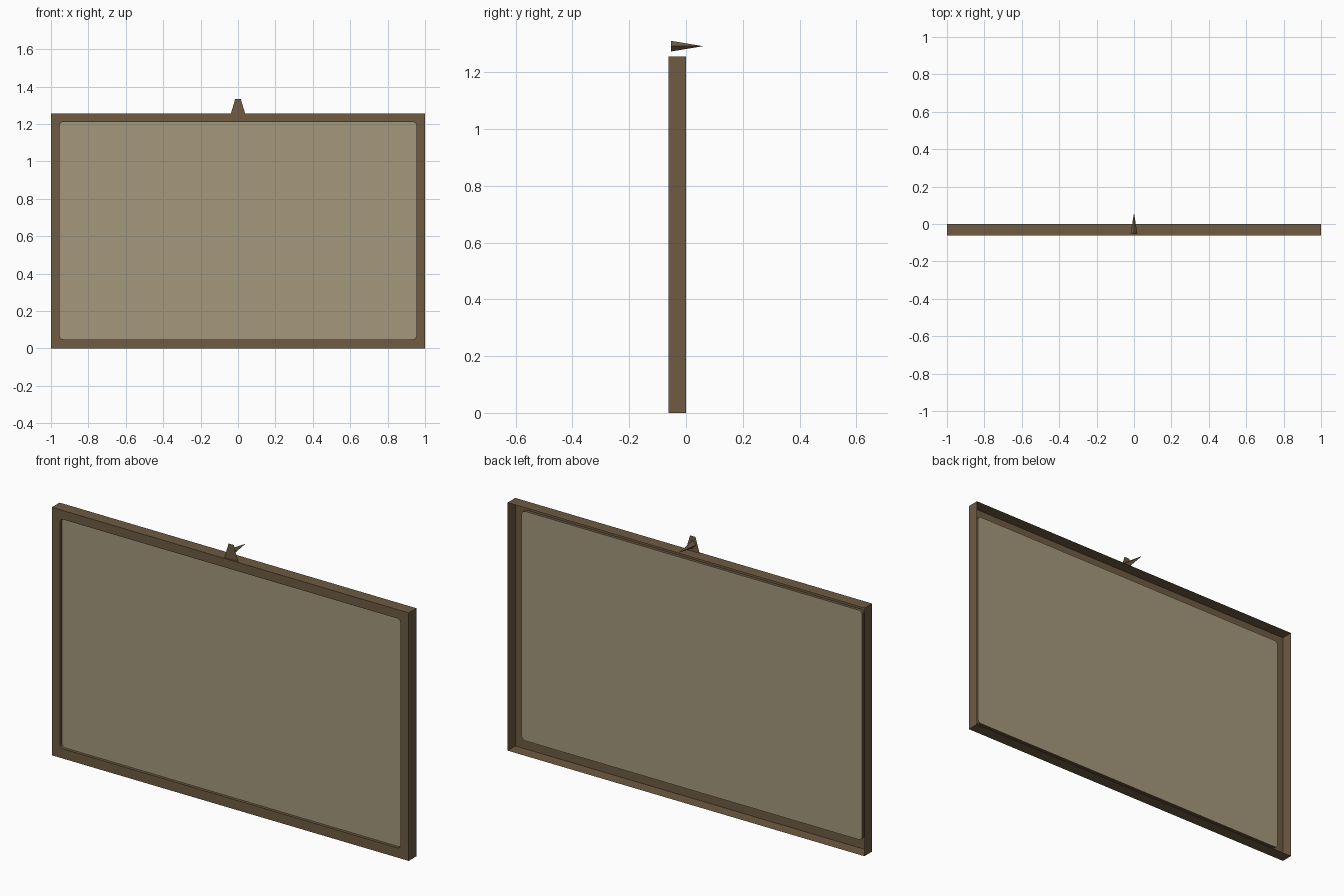
import bpy, bmesh, math

if "Cube" in bpy.data.objects:
    bpy.data.objects.remove(bpy.data.objects["Cube"])


def srgb(r, g, b):
    lin = [c / 255 / 12.92 if c <= 10 else ((c / 255 + 0.055) / 1.055) ** 2.4 for c in (r, g, b)]
    return (*lin, 1.0)


def material(name, rgb):
    m = bpy.data.materials.new(name)
    m.diffuse_color = srgb(*rgb)
    m.use_nodes = True
    m.node_tree.nodes["Principled BSDF"].inputs["Base Color"].default_value = m.diffuse_color
    return m


WOOD = material("brown wood", (110, 91, 66))
CANVAS = material("tan canvas", (165, 153, 125))


def finish(bm, name, mat):
    me = bpy.data.meshes.new(name)
    bm.to_mesh(me)
    bm.free()
    me.materials.append(mat)
    ob = bpy.data.objects.new(name, me)
    bpy.context.collection.objects.link(ob)
    return ob


# Main dimensions
W, H = 1.0, 1.256            # half width, height
FRONT, BACK, PANEL = -0.062, 0.0, -0.047
IX, Z0, Z1 = 0.954, 0.049, 1.211   # opening
R, N = 0.02, 5               # corner radius and steps

corners = [(-W, 0), (W, 0), (W, H), (-W, H)]
centres = [(-IX + R, Z0 + R), (IX - R, Z0 + R), (IX - R, Z1 - R), (-IX + R, Z1 - R)]


def arc(i):
    cx, cz = centres[i]
    angles = [math.pi + (i + k / N) * math.pi / 2 for k in range(N + 1)]
    return [(cx + R * math.cos(a), cz + R * math.sin(a)) for a in angles]


arcs = [arc(i) for i in range(4)]

# Frame: front face, thin side walls open at the back, lip round the opening
bm = bmesh.new()
front = [bm.verts.new((x, FRONT, z)) for x, z in corners]
back = [bm.verts.new((x, BACK, z)) for x, z in corners]
inner = [[bm.verts.new((x, FRONT, z)) for x, z in a] for a in arcs]
lip = [[bm.verts.new((x, PANEL, z)) for x, z in a] for a in arcs]
for i in range(4):
    j = (i + 1) % 4
    bm.faces.new((front[i], front[j], inner[j][0], inner[i][-1]))
    bm.faces.new((front[i], back[i], back[j], front[j]))
    bm.faces.new((inner[i][-1], inner[j][0], lip[j][0], lip[i][-1]))
    for k in range(N):
        bm.faces.new((front[i], inner[i][k + 1], inner[i][k]))
        bm.faces.new((inner[i][k], inner[i][k + 1], lip[i][k + 1], lip[i][k]))
finish(bm, "frame", WOOD)

# Panel: flat sheet closing the opening
bm = bmesh.new()
bm.faces.new([bm.verts.new((x, PANEL, z)) for a in arcs for x, z in a])
finish(bm, "panel", CANVAS)

# Hanger plate: flat trapezoid standing on the top edge
bm = bmesh.new()
plate = [(-0.038, H), (0.038, H), (0.015, 1.333), (-0.015, 1.333)]
bm.faces.new([bm.verts.new((x, -0.054, z)) for x, z in plate])
finish(bm, "hanger_plate", WOOD)

# Hanger spike: four-sided point reaching backwards
bm = bmesh.new()
tip = bm.verts.new((0, 0.06, 1.292))
base = [bm.verts.new((x, -0.0535, z)) for x, z in
        [(0.018, 1.292), (0, 1.311), (-0.018, 1.292), (0, 1.273)]]
bm.faces.new(base)
for i in range(4):
    bm.faces.new((base[i], base[(i + 1) % 4], tip))
bmesh.ops.recalc_face_normals(bm, faces=bm.faces)
finish(bm, "hanger_spike", WOOD)
